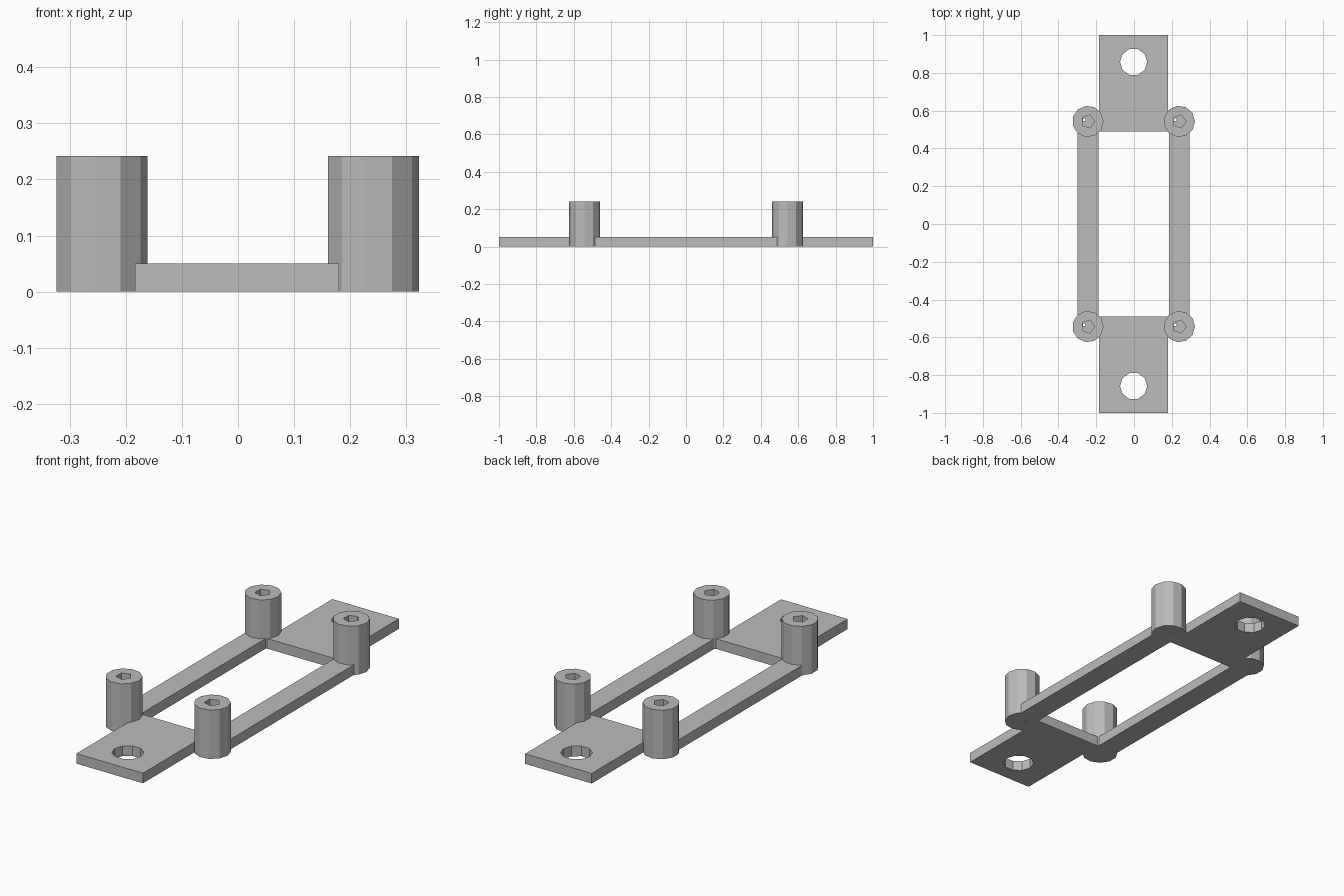
import bpy, bmesh, math
from mathutils import Matrix

if "Cube" in bpy.data.objects:
    bpy.data.objects.remove(bpy.data.objects["Cube"], do_unlink=True)

grey = bpy.data.materials.new("plain grey")
grey.use_nodes = True
colour = (0.5, 0.5, 0.5, 1)
grey.diffuse_color = colour
grey.node_tree.nodes["Principled BSDF"].inputs["Base Color"].default_value = colour

OFF = -0.002            # the faceted posts shift the body slightly in x
THICK = 0.05
POST_X, POST_Y, POST_H = 0.242, 0.543, 0.242


def finish(name, bm):
    mesh = bpy.data.meshes.new(name)
    bm.to_mesh(mesh)
    bm.free()
    mesh.materials.append(grey)
    obj = bpy.data.objects.new(name, mesh)
    bpy.context.collection.objects.link(obj)
    return obj


def box(name, x0, x1, y0, y1, z0, z1):
    bm = bmesh.new()
    place = Matrix.Translation(((x0 + x1) / 2, (y0 + y1) / 2, (z0 + z1) / 2))
    size = Matrix.Diagonal((x1 - x0, y1 - y0, z1 - z0, 1))
    bmesh.ops.create_cube(bm, size=1, matrix=place @ size)
    return finish(name, bm)


def prism(name, x, y, z0, z1, radius, sides):
    """Upright faceted cylinder with its first corner on +x."""
    bm = bmesh.new()
    ring = [bm.verts.new((x + radius * math.cos(math.tau * i / sides),
                          y + radius * math.sin(math.tau * i / sides), z0))
            for i in range(sides)]
    base = bm.faces.new(ring)
    top = bmesh.ops.extrude_face_region(bm, geom=[base], use_keep_orig=True)["geom"]
    for v in top:
        if isinstance(v, bmesh.types.BMVert):
            v.co.z = z1
    bmesh.ops.recalc_face_normals(bm, faces=bm.faces)
    return finish(name, bm)


def cut(obj, cutter):
    """Subtract the cutter, keep the result and drop the cutter."""
    cutter.hide_render = True
    mod = obj.modifiers.new("hole", 'BOOLEAN')
    mod.operation = 'DIFFERENCE'
    mod.solver = 'EXACT'
    mod.object = cutter
    graph = bpy.context.evaluated_depsgraph_get()
    mesh = bpy.data.meshes.new_from_object(obj.evaluated_get(graph))
    obj.modifiers.clear()
    obj.data = mesh
    bpy.data.objects.remove(cutter, do_unlink=True)


def pin_hole(x, y):
    return box("pin_cutter", x - 0.027, x - 0.014, y + 0.002, y + 0.015, -0.1, 0.1)


# End plates with a screw hole each
for end, s in (("front", -1), ("back", 1)):
    y0, y1 = sorted((s * 0.49, s))
    plate = box(end + "_plate", OFF - 0.182, OFF + 0.182, y0, y1, 0, THICK)
    cut(plate, prism("hole_cutter", OFF, s * 0.858, -0.1, 0.2, 0.072, 10))

for side, sx in (("right", -1), ("left", 1)):
    # Side rail
    x = OFF + sx * POST_X
    rail = box(side + "_rail", x - 0.055, x + 0.055, -POST_Y, POST_Y, 0, THICK)
    for end, sy in (("front", -1), ("back", 1)):
        # Corner post with a five-sided socket and a pin hole at its foot
        y = sy * POST_Y
        post = prism(end + "_" + side + "_post", x, y, 0, POST_H, 0.083, 11)
        cut(post, prism("socket_cutter", x, y, THICK - 0.003, 0.4, 0.036, 5))
        cut(post, pin_hole(x, y))
        cut(rail, pin_hole(x, y))
